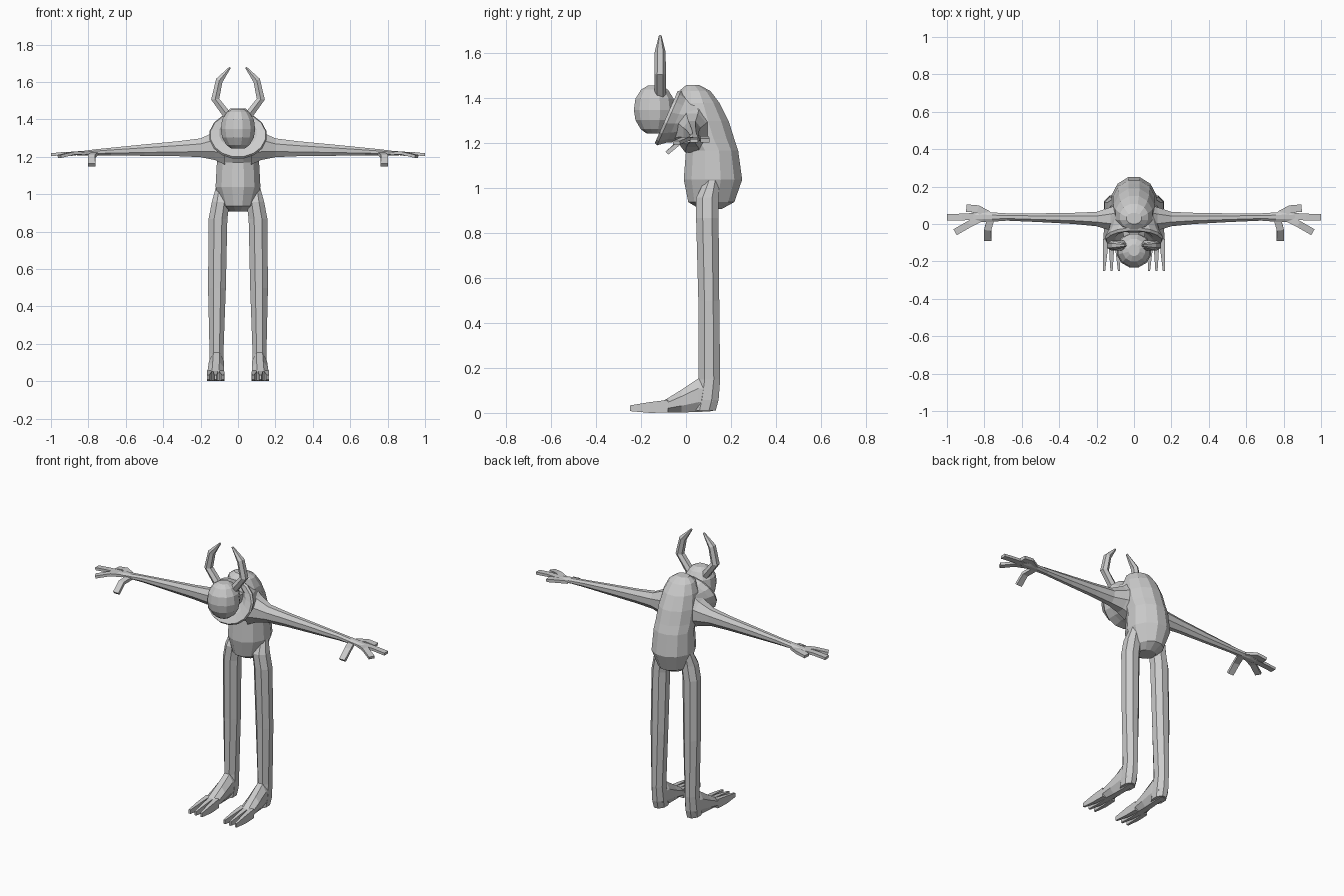
import bpy, bmesh, math
from mathutils import Vector

X, Y, Z = Vector((1, 0, 0)), Vector((0, 1, 0)), Vector((0, 0, 1))


def ring(center, u, v, n=8):
    """Closed n-gon whose half extents are the vectors u and v."""
    k = 1 / math.cos(math.pi / n) if n % 4 == 0 else 1
    return [Vector(center) + (u * math.cos(a) + v * math.sin(a)) * k
            for a in (2 * math.pi * (i + 0.5) / n for i in range(n))]


def loft(name, rings, mirror=False):
    """Skin consecutive rings, cap both ends, optionally mirror across x."""
    bm = bmesh.new()
    loops = [[bm.verts.new(p) for p in r] for r in rings]
    n = len(loops[0])
    for a, b in zip(loops, loops[1:]):
        for i in range(n):
            j = (i + 1) % n
            bm.faces.new((a[i], a[j], b[j], b[i]))
    bm.faces.new(loops[0])
    bm.faces.new(loops[-1])
    bmesh.ops.recalc_face_normals(bm, faces=bm.faces)
    mesh = bpy.data.meshes.new(name)
    bm.to_mesh(mesh)
    bm.free()
    ob = bpy.data.objects.new(name, mesh)
    bpy.context.collection.objects.link(ob)
    if mirror:
        ob.modifiers.new("Mirror", 'MIRROR')
    return ob


def flat_z(z, y0, y1, x0, x1, n=8):
    return ring(((x0 + x1) / 2, (y0 + y1) / 2, z), X * (x1 - x0) / 2, Y * (y1 - y0) / 2, n)


def flat_x(x, y0, y1, z0, z1, n=8):
    return ring((x, (y0 + y1) / 2, (z0 + z1) / 2), Y * (y1 - y0) / 2, Z * (z1 - z0) / 2, n)


def flat_y(y, x0, x1, z0, z1, n=8):
    return ring(((x0 + x1) / 2, y, (z0 + z1) / 2), X * (x1 - x0) / 2, Z * (z1 - z0) / 2, n)


def digit(name, path, width, thick):
    """Flat four-sided finger following a path of (x, y, z) points."""
    pts = [Vector(p) for p in path]
    rings = []
    for i, p in enumerate(pts):
        d = (pts[min(i + 1, len(pts) - 1)] - pts[max(i - 1, 0)]).normalized()
        side = d.cross(Z).normalized()
        rings.append(ring(p, side * width / 2, side.cross(d) * thick / 2, 4))
    return loft(name, rings, True)


# Hunched torso: z, front y, back y, half width
torso = [(0.91, 0.06, 0.16, 0.05), (0.94, 0.01, 0.215, 0.085), (1.04, -0.01, 0.25, 0.12),
         (1.17, 0.0, 0.232, 0.113), (1.22, -0.035, 0.215, 0.112), (1.30, -0.06, 0.19, 0.11),
         (1.38, -0.05, 0.15, 0.098), (1.435, -0.03, 0.108, 0.075), (1.46, 0.0, 0.06, 0.04)]
loft("torso", [flat_z(z, a, b, -w, w, 12) for z, a, b, w in torso])

# Flared collar around the neck, tilted forward
tilt = Vector((0, 0.44, 1)).normalized()
collar = [((0, 0.04, 1.31), 0.11, 0.11), ((0, -0.04, 1.31), 0.135, 0.115),
          ((0, -0.075, 1.315), 0.152, 0.134), ((0, -0.088, 1.318), 0.146, 0.126),
          ((0, -0.075, 1.33), 0.10, 0.09), ((0, -0.04, 1.335), 0.06, 0.06)]
loft("collar", [ring(c, X * a, tilt * b, 16) for c, a, b in collar])

# Neck and egg-shaped head
loft("neck", [flat_y(0.02, -0.06, 0.06, 1.27, 1.39), flat_y(-0.13, -0.055, 0.055, 1.29, 1.40)])
head = [(1.245, 0.035), (1.265, 0.062), (1.305, 0.085), (1.35, 0.092),
        (1.40, 0.085), (1.44, 0.06), (1.458, 0.03)]
loft("head", [flat_z(z, -0.14 - r, -0.14 + r, -r, r, 12) for z, r in head])

# Bent horns: x, z, half width, half depth, tilt of the section
horn = [(0.05, 1.415, 0.026, 0.026, -0.8), (0.122, 1.51, 0.025, 0.026, -0.1),
        (0.10, 1.61, 0.022, 0.024, 0.5), (0.042, 1.68, 0.006, 0.006, 0.7)]
loft("horn", [ring((x, -0.115, z), (X * math.cos(t) + Z * math.sin(t)) * a, Y * b, 6)
              for x, z, a, b, t in horn], True)

# Arms with a flared shoulder: x, y range, z range
arm = [(0.07, -0.05, 0.11, 1.16, 1.38), (0.125, -0.035, 0.09, 1.185, 1.335),
       (0.20, -0.012, 0.065, 1.20, 1.30), (0.32, 0.0, 0.06, 1.205, 1.285),
       (0.50, 0.01, 0.057, 1.207, 1.268), (0.68, 0.018, 0.057, 1.21, 1.25),
       (0.76, 0.012, 0.062, 1.21, 1.242), (0.81, 0.01, 0.068, 1.208, 1.236),
       (0.86, 0.015, 0.06, 1.208, 1.228)]
loft("arm", [flat_x(*a) for a in arm], True)

# Fingers and thumb
digit("rear_finger", [(0.78, 0.05, 1.222), (0.835, 0.08, 1.225), (0.895, 0.085, 1.215)], 0.04, 0.018)
digit("middle_finger", [(0.84, 0.042, 1.22), (0.92, 0.037, 1.22), (1.0, 0.036, 1.213)], 0.036, 0.016)
digit("front_finger", [(0.82, 0.03, 1.22), (0.88, 0.0, 1.222), (0.955, -0.043, 1.204)], 0.036, 0.016)
digit("thumb", [(0.765, 0.03, 1.22), (0.782, -0.03, 1.205), (0.782, -0.085, 1.158)], 0.038, 0.018)

# Legs: z, y range, x range
leg = [(1.05, 0.09, 0.15, 0.06, 0.115), (0.96, 0.045, 0.145, 0.045, 0.14),
       (0.87, 0.045, 0.145, 0.057, 0.157), (0.50, 0.055, 0.148, 0.065, 0.16),
       (0.15, 0.055, 0.152, 0.078, 0.152), (0.06, 0.04, 0.145, 0.075, 0.155),
       (0.012, 0.03, 0.132, 0.08, 0.15)]
loft("leg", [flat_z(*l) for l in leg], True)

# Feet: y, x range, z range
foot = [(0.12, 0.08, 0.15, 0.01, 0.15), (0.055, 0.075, 0.155, 0.006, 0.155),
        (-0.02, 0.075, 0.16, 0.004, 0.105), (-0.09, 0.075, 0.165, 0.004, 0.062),
        (-0.12, 0.08, 0.162, 0.006, 0.045)]
loft("foot", [flat_y(*f) for f in foot], True)

# Three pointed toes per foot
for i, (x0, x1) in enumerate([(0.09, 0.08), (0.12, 0.12), (0.15, 0.16)]):
    loft(f"toe_{i + 1}", [flat_y(-0.08, x0 - 0.015, x0 + 0.015, 0.004, 0.06, 4),
                          flat_y(-0.16, (x0 + x1) / 2 - 0.012, (x0 + x1) / 2 + 0.012, 0.002, 0.05, 4),
                          flat_y(-0.25, x1 - 0.006, x1 + 0.006, 0.01, 0.035, 4)], True)

# Rest the lowest point on the ground
for ob in bpy.context.collection.objects:
    ob.location.z = -0.002
